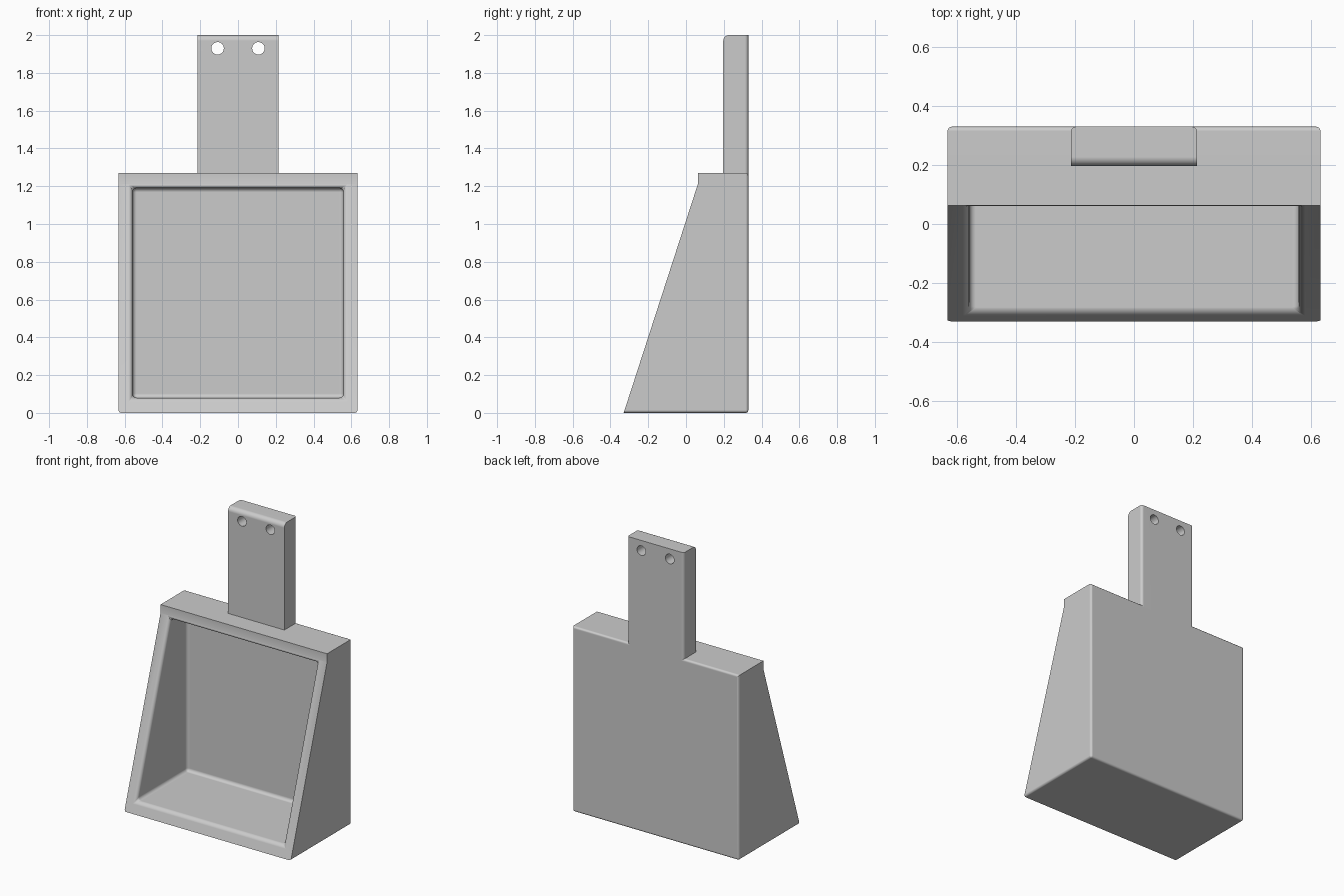
import bpy
import bmesh
from math import radians, pi
from mathutils import Matrix

cube = bpy.data.objects.get("Cube")
if cube:
    bpy.data.objects.remove(cube, do_unlink=True)

# One plain grey for the whole pan
grey = bpy.data.materials.new("plain grey")
grey.use_nodes = True
grey.diffuse_color = (0.6, 0.6, 0.6, 1)
grey.node_tree.nodes["Principled BSDF"].inputs["Base Color"].default_value = (0.6, 0.6, 0.6, 1)

HALF, BACK, FRONT = 0.632, 0.33, -0.33      # outer width and depth
LIP_Y, LIP_Z, TOP = 0.063, 1.212, 1.27      # overhanging front lip
HOLLOW_X, HOLLOW_LOW, HOLLOW_HIGH, HOLLOW_BACK = 0.558, 0.08, 1.19, 0.245


def prism(profile, half_width):
    """Extrude a (y, z) profile across x."""
    bm = bmesh.new()
    side = bm.faces.new([bm.verts.new((-half_width, y, z)) for y, z in profile])
    out = bmesh.ops.extrude_face_region(bm, geom=[side])
    moved = [g for g in out["geom"] if isinstance(g, bmesh.types.BMVert)]
    bmesh.ops.translate(bm, verts=moved, vec=(2 * half_width, 0, 0))
    bmesh.ops.recalc_face_normals(bm, faces=bm.faces)
    return bm


def round_edges(bm, rule, radius):
    edges = [e for e in bm.edges if rule(*(v.co for v in e.verts))]
    bmesh.ops.bevel(bm, geom=edges, offset=radius, segments=5, profile=0.5,
                    affect='EDGES', clamp_overlap=True)


def near(a, b):
    return abs(a - b) < 1e-4


def make_object(bm, name):
    mesh = bpy.data.meshes.new(name)
    bm.to_mesh(mesh)
    bm.free()
    mesh.materials.append(grey)
    obj = bpy.data.objects.new(name, mesh)
    bpy.context.collection.objects.link(obj)
    return obj


def activate(obj):
    bpy.ops.object.select_all(action='DESELECT')
    obj.select_set(True)
    bpy.context.view_layer.objects.active = obj


def finish(obj):
    activate(obj)
    bpy.ops.object.shade_smooth_by_angle(angle=radians(30))
    weighted = obj.modifiers.new("Even shading", 'WEIGHTED_NORMAL')
    weighted.keep_sharp = True


# Pan body: wedge with a hollow sunk into its sloping front
bm = prism([(FRONT, 0), (LIP_Y, LIP_Z), (LIP_Y, TOP), (BACK, TOP), (BACK, 0)], HALF)
slope = min((f for f in bm.faces if abs(f.normal.x) < 0.5 and f.normal.z > 0.1),
            key=lambda f: f.normal.y)
bmesh.ops.inset_region(bm, faces=[slope], thickness=0.015)
for v in slope.verts:
    v.co.x = HOLLOW_X if v.co.x > 0 else -HOLLOW_X
    v.co.z = HOLLOW_HIGH if v.co.z > LIP_Z / 2 else HOLLOW_LOW
    v.co.y = FRONT + (LIP_Y - FRONT) * v.co.z / LIP_Z
out = bmesh.ops.extrude_face_region(bm, geom=[slope])
for g in out["geom"]:
    if isinstance(g, bmesh.types.BMVert):
        g.co.y = HOLLOW_BACK
if slope.is_valid:
    bmesh.ops.delete(bm, geom=[slope], context='FACES_ONLY')
bmesh.ops.recalc_face_normals(bm, faces=bm.faces)

# Soft edges: the hollow, then the back and the bottom sides
round_edges(bm, lambda a, b: near(abs(a.x), HOLLOW_X) and near(abs(b.x), HOLLOW_X), 0.022)
round_edges(bm, lambda a, b: (near(a.y, BACK) and near(b.y, BACK))
            or (near(a.z, 0) and near(b.z, 0) and near(a.x, b.x)), 0.015)
finish(make_object(bm, "pan_body"))

# Handle: flat bar with a rounded top front edge and soft back edges
GRIP, GRIP_FRONT, GRIP_TOP = 0.214, 0.197, 2.0
bm = prism([(GRIP_FRONT, TOP - 0.015), (GRIP_FRONT, GRIP_TOP),
            (BACK, GRIP_TOP), (BACK, TOP - 0.015)], GRIP)
round_edges(bm, lambda a, b: near(a.y, BACK) and near(b.y, BACK) and near(a.x, b.x), 0.018)
round_edges(bm, lambda a, b: all(near(p.y, GRIP_FRONT) and near(p.z, GRIP_TOP)
                                 for p in (a, b)), 0.03)
handle = make_object(bm, "handle")

# Two hanging holes through the handle
bm = bmesh.new()
for x in (-0.108, 0.108):
    place = Matrix.Translation((x, 0.26, 1.93)) @ Matrix.Rotation(pi / 2, 4, 'X')
    bmesh.ops.create_cone(bm, cap_ends=True, segments=32, radius1=0.033,
                          radius2=0.033, depth=0.4, matrix=place)
cutter = make_object(bm, "hole_cutter")
cutter.hide_render = True
cut = handle.modifiers.new("Holes", 'BOOLEAN')
cut.operation = 'DIFFERENCE'
cut.solver = 'EXACT'
cut.object = cutter
activate(handle)
bpy.ops.object.modifier_apply(modifier=cut.name)
bpy.data.objects.remove(cutter, do_unlink=True)
finish(handle)
